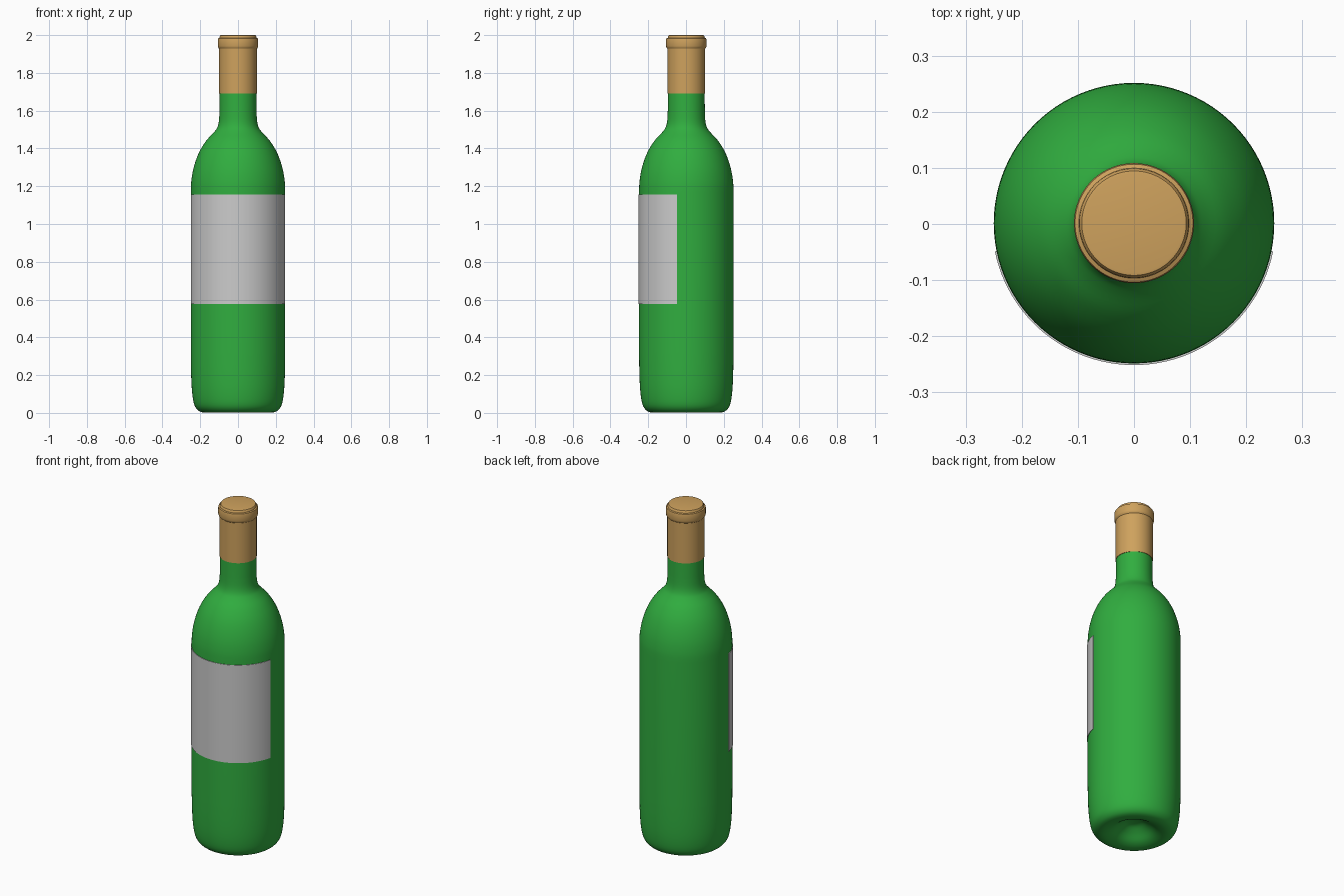
import bpy, bmesh, math
from mathutils import Vector

if "Cube" in bpy.data.objects:
    bpy.data.objects.remove(bpy.data.objects["Cube"])

SEG = 96
Y0 = 0.0015


def material(name, rgb):
    m = bpy.data.materials.new(name)
    m.diffuse_color = (*rgb, 1)
    m.use_nodes = True
    m.node_tree.nodes["Principled BSDF"].inputs["Base Color"].default_value = m.diffuse_color
    return m


def finish(name, bm, mat=None, angle=35):
    bmesh.ops.remove_doubles(bm, verts=bm.verts, dist=1e-5)
    bmesh.ops.recalc_face_normals(bm, faces=bm.faces)
    me = bpy.data.meshes.new(name)
    bm.to_mesh(me)
    bm.free()
    ob = bpy.data.objects.new(name, me)
    bpy.context.collection.objects.link(ob)
    ob.location.y = Y0
    if mat:
        me.materials.append(mat)
    bpy.ops.object.select_all(action='DESELECT')
    ob.select_set(True)
    bpy.context.view_layer.objects.active = ob
    bpy.ops.object.shade_smooth_by_angle(angle=math.radians(angle))
    return ob


def smooth_path(pts, n=4):
    # Catmull-Rom through the profile points
    p = [Vector(q) for q in pts]
    p = [p[0]] + p + [p[-1]]
    out = []
    for i in range(1, len(p) - 2):
        a, b, c, d = p[i - 1:i + 3]
        for k in range(n):
            t = k / n
            out.append(0.5 * (2 * b + (c - a) * t + (2 * a - 5 * b + 4 * c - d) * t * t
                              + (3 * b - a - 3 * c + d) * t ** 3))
    return out + [p[-1]]


def lathe(name, profile, mat):
    bm = bmesh.new()
    vs = [bm.verts.new((r, 0, z)) for r, z in profile]
    es = [bm.edges.new(e) for e in zip(vs, vs[1:])]
    bmesh.ops.spin(bm, geom=vs + es, cent=(0, 0, 0), axis=(0, 0, 1),
                   angle=math.tau, steps=SEG, use_merge=True)
    return finish(name, bm, mat)


green = material("green_glass", (0.03, 0.42, 0.05))
tan = material("tan_foil", (0.62, 0.36, 0.11))

# Glass bottle: punt, rounded foot, straight wall, shoulder, neck
foot = smooth_path([(0, 0.075), (0.04, 0.07), (0.08, 0.047), (0.12, 0.017), (0.155, 0.003),
                    (0.185, 0.002), (0.212, 0.014), (0.232, 0.045), (0.243, 0.11), (0.248, 0.2),
                    (0.25, 0.32)])
shoulder = smooth_path([(0.25, 1.17), (0.248, 1.22), (0.239, 1.28), (0.222, 1.34), (0.198, 1.395),
                        (0.165, 1.445), (0.128, 1.485), (0.11, 1.51), (0.101, 1.545),
                        (0.098, 1.6)])
glass = lathe("glass_bottle", foot + shoulder + [Vector((0.097, 1.75))], green)

# Foil cap with a raised lip band and an inset top
lathe("foil_cap", [(0.09, 1.69), (0.1, 1.69), (0.1, 1.928), (0.105, 1.934), (0.107, 1.942),
                   (0.107, 1.976), (0.105, 1.983), (0.098, 1.986), (0.097, 1.993),
                   (0.093, 1.999), (0.088, 2.0), (0, 2.0)], tan)

# Paper label wrapped round the front
bm = bmesh.new()
half, n = math.radians(78.5), 48
rows = []
for i in range(n + 1):
    a = -half + 2 * half * i / n
    rows.append([bm.verts.new((r * math.sin(a), -r * math.cos(a), z))
                 for r, z in ((0.249, 0.577), (0.253, 0.577), (0.253, 1.157), (0.249, 1.157))])
for p, q in zip(rows, rows[1:]):
    for k in range(4):
        bm.faces.new((p[k], p[(k + 1) % 4], q[(k + 1) % 4], q[k]))
bm.faces.new(rows[0])
bm.faces.new(rows[-1])
finish("paper_label", bm)
